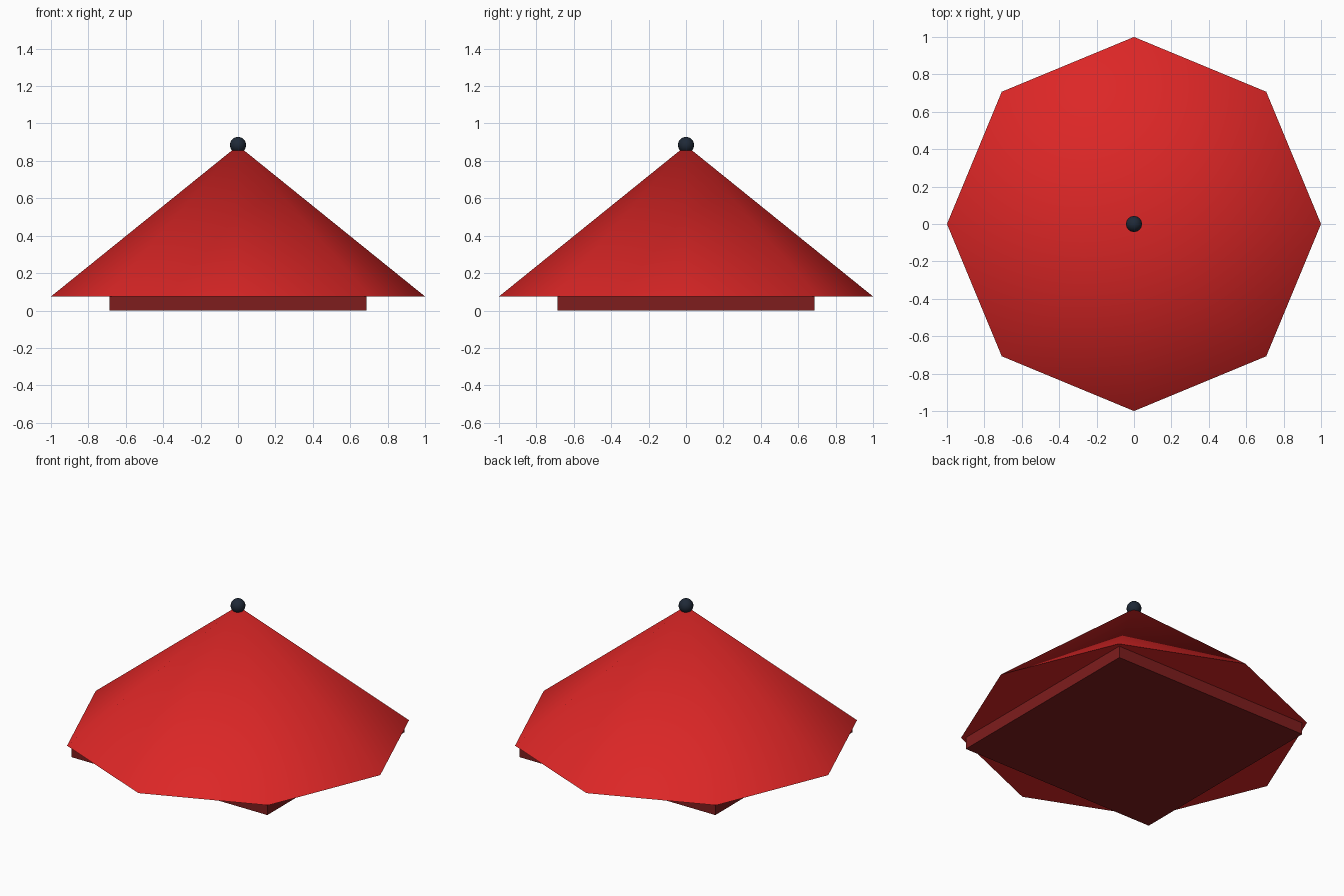
import bpy
import math

if "Cube" in bpy.data.objects:
    bpy.data.objects.remove(bpy.data.objects["Cube"])


def srgb(r, g, b):
    """Convert 0-255 display values to a linear colour."""
    def lin(c):
        c /= 255
        return c / 12.92 if c <= 0.04045 else ((c + 0.055) / 1.055) ** 2.4
    return (lin(r), lin(g), lin(b), 1.0)


def material(name, rgb):
    mat = bpy.data.materials.new(name)
    mat.diffuse_color = srgb(*rgb)
    mat.use_nodes = True
    mat.node_tree.nodes["Principled BSDF"].inputs["Base Color"].default_value = mat.diffuse_color
    return mat


def finish(name, mat, smooth_angle=None):
    obj = bpy.context.object
    obj.name = name
    obj.data.materials.append(mat)
    if smooth_angle is not None:
        bpy.ops.object.shade_smooth_by_angle(angle=math.radians(smooth_angle))
    return obj


EAVE_Z = 0.075   # underside of the roof
APEX_Z = 0.882
BASE = 1.375     # width of the square base

red = material("roof red", (220, 38, 38))
dark_red = material("dark red", (127, 29, 29))
navy = material("dark slate", (31, 41, 55))

# Square base plate under the roof
bpy.ops.mesh.primitive_cube_add(size=1, location=(0, 0, EAVE_Z / 2))
bpy.context.object.scale = (BASE, BASE, EAVE_Z)
bpy.ops.object.transform_apply(location=False, rotation=False, scale=True)
finish("base_plate", dark_red)

# Eight-sided pointed roof, softly shaded across its ridges
bpy.ops.mesh.primitive_cone_add(vertices=8, radius1=1, radius2=0,
                                depth=APEX_Z - EAVE_Z,
                                location=(0, 0, (APEX_Z + EAVE_Z) / 2))
finish("roof", red, 40)

# Ball finial on the peak
bpy.ops.mesh.primitive_uv_sphere_add(segments=16, ring_count=12, radius=0.043,
                                     location=(0, 0, 0.885))
finish("finial_ball", navy, 40)
